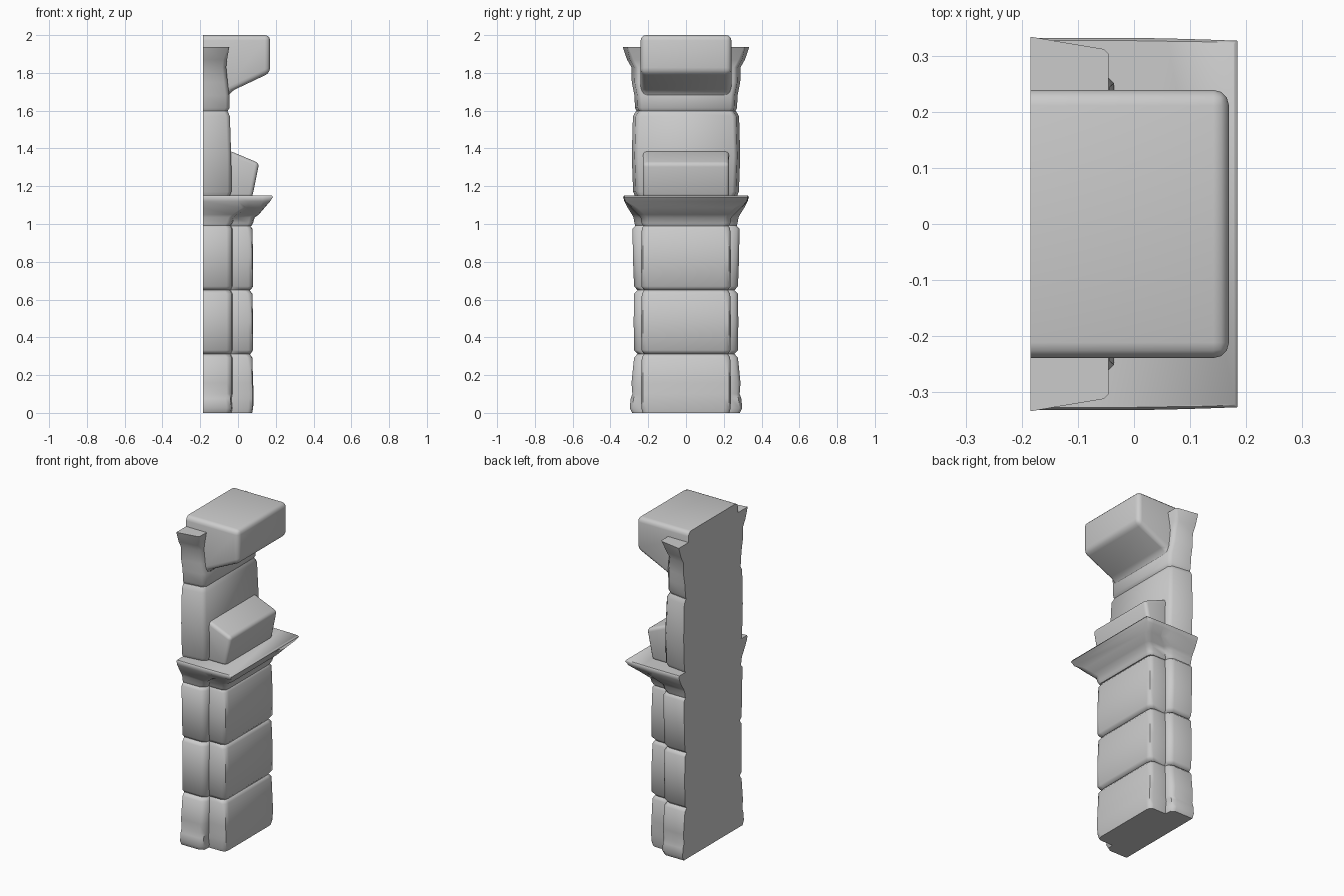
import bpy, bmesh

if "Cube" in bpy.data.objects:
    bpy.data.objects.remove(bpy.data.objects["Cube"])

BACK = -0.185


def finish(name, bm, angle=0.9):
    bmesh.ops.recalc_face_normals(bm, faces=bm.faces)
    me = bpy.data.meshes.new(name)
    bm.to_mesh(me)
    bm.free()
    ob = bpy.data.objects.new(name, me)
    bpy.context.collection.objects.link(ob)
    bpy.ops.object.select_all(action='DESELECT')
    ob.select_set(True)
    bpy.context.view_layer.objects.active = ob
    bpy.ops.object.shade_smooth_by_angle(angle=angle)
    return ob


def loft(name, rings, angle=0.9):
    """Each ring is (z, half outline from back to front); mirrored across y."""
    bm = bmesh.new()
    loops = []
    for z, half in rings:
        pts = half + [(x, -y) for x, y in reversed(half)]
        loops.append([bm.verts.new((x, y, z)) for x, y in pts])
    n = len(loops[0])
    for a, b in zip(loops, loops[1:]):
        for i in range(n):
            j = (i + 1) % n
            bm.faces.new((a[i], a[j], b[j], b[i]))
    bm.faces.new(loops[0])
    bm.faces.new(loops[-1])
    return finish(name, bm, angle)


def stepped(yo, yi, xs, xf):
    """Narrow body in front of a wider pilaster slab."""
    return [(BACK, yo), (xs - 0.03, yo), (xs - 0.005, yo - 0.015), (xs, yi),
            (xf - 0.025, yi), (xf - 0.005, yi - 0.01), (xf, yi - 0.035)]


def slab(yo, xs, taper=0.015, c=0.02):
    return [(BACK, yo), (xs - c, yo - taper), (xs, yo - taper - c)]


def extrude_profile(name, profile, half_width, bevel):
    """XZ profile extruded along y, all edges rounded except on the flat back."""
    bm = bmesh.new()
    f = bm.faces.new([bm.verts.new((x, -half_width, z)) for x, z in profile])
    r = bmesh.ops.extrude_face_region(bm, geom=[f])
    for v in r['geom']:
        if isinstance(v, bmesh.types.BMVert):
            v.co.y = half_width
    bmesh.ops.recalc_face_normals(bm, faces=bm.faces)
    edges = [e for e in bm.edges
             if all(v.co.x > BACK + 0.001 for v in e.verts)
             or abs(e.verts[0].co.x - e.verts[1].co.x) > 0.01]
    bmesh.ops.bevel(bm, geom=edges, offset=bevel, segments=3, profile=0.5,
                    affect='EDGES')
    return finish(name, bm, 1.0)


# Three stacked lower blocks with grooved joints
blocks = [(0.005, 0.312, 0.298, 0.275), (0.312, 0.65, 0.275, 0.275),
          (0.65, 0.995, 0.275, 0.283)]
for k, (z0, z1, yb, yt) in enumerate(blocks):
    d = 0.018
    zm, ym = (z0 + z1) / 2, (yb + yt) / 2
    rings = [(z0, stepped(yb - d, 0.222, -0.04, 0.066)),
             (z0 + 0.02, stepped(yb, 0.236, -0.03, 0.08)),
             (zm, stepped(ym + 0.002, 0.238, -0.03, 0.08)),
             (z1 - 0.02, stepped(yt, 0.234, -0.03, 0.076)),
             (z1, stepped(yt - d, 0.222, -0.04, 0.062))]
    if k == 0:
        rings[0] = (0.0, stepped(0.285, 0.23, -0.035, 0.075))
        rings.insert(2, (0.075, stepped(0.293, 0.238, -0.035, 0.083)))
        rings.insert(3, (0.10, stepped(0.284, 0.238, -0.03, 0.083)))
    loft(f"lower_block_{k + 1}", rings)

# Flared ledge
loft("ledge", [
    (0.99, stepped(0.268, 0.228, -0.04, 0.072)),
    (1.005, stepped(0.273, 0.236, -0.03, 0.08)),
    (1.035, stepped(0.278, 0.24, -0.02, 0.088)),
    (1.05, stepped(0.286, 0.255, 0.0, 0.11)),
    (1.085, stepped(0.308, 0.29, 0.05, 0.14)),
    (1.12, [(BACK, 0.326), (-0.08, 0.326), (0.0, 0.326), (0.06, 0.326),
            (0.13, 0.324), (0.165, 0.322), (0.17, 0.318)]),
    (1.142, [(BACK, 0.333), (-0.08, 0.333), (0.0, 0.333), (0.06, 0.332),
             (0.13, 0.33), (0.184, 0.328), (0.185, 0.327)]),
    (1.15, [(BACK, 0.328), (-0.08, 0.328), (0.0, 0.328), (0.06, 0.327),
            (0.13, 0.326), (0.178, 0.324), (0.18, 0.322)]),
])

# Wall between the ledge and the capital
loft("upper_wall", [
    (1.145, slab(0.268, -0.045)), (1.17, slab(0.28, -0.035)),
    (1.36, slab(0.287, -0.036)), (1.57, slab(0.281, -0.043)),
    (1.598, slab(0.265, -0.055))])

# Sloped block resting on the ledge
extrude_profile("sloped_block", [
    (-0.15, 1.14), (0.075, 1.14), (0.112, 1.322), (-0.045, 1.388),
    (-0.15, 1.388)], 0.228, 0.02)

# Flaring side capitals, one piece running behind the head
loft("capital", [
    (1.598, slab(0.262, -0.055)), (1.615, slab(0.27, -0.045)),
    (1.68, slab(0.273, -0.046)), (1.75, slab(0.287, -0.055)),
    (1.83, slab(0.289, -0.063)), (1.87, slab(0.312, -0.058)),
    (1.937, slab(0.335, -0.046, 0.022, 0.008))])

# Overhanging head
extrude_profile("head", [
    (BACK, 1.65), (-0.06, 1.65), (-0.042, 1.70), (0.17, 1.80), (0.17, 2.0),
    (BACK, 2.0)], 0.24, 0.028)
